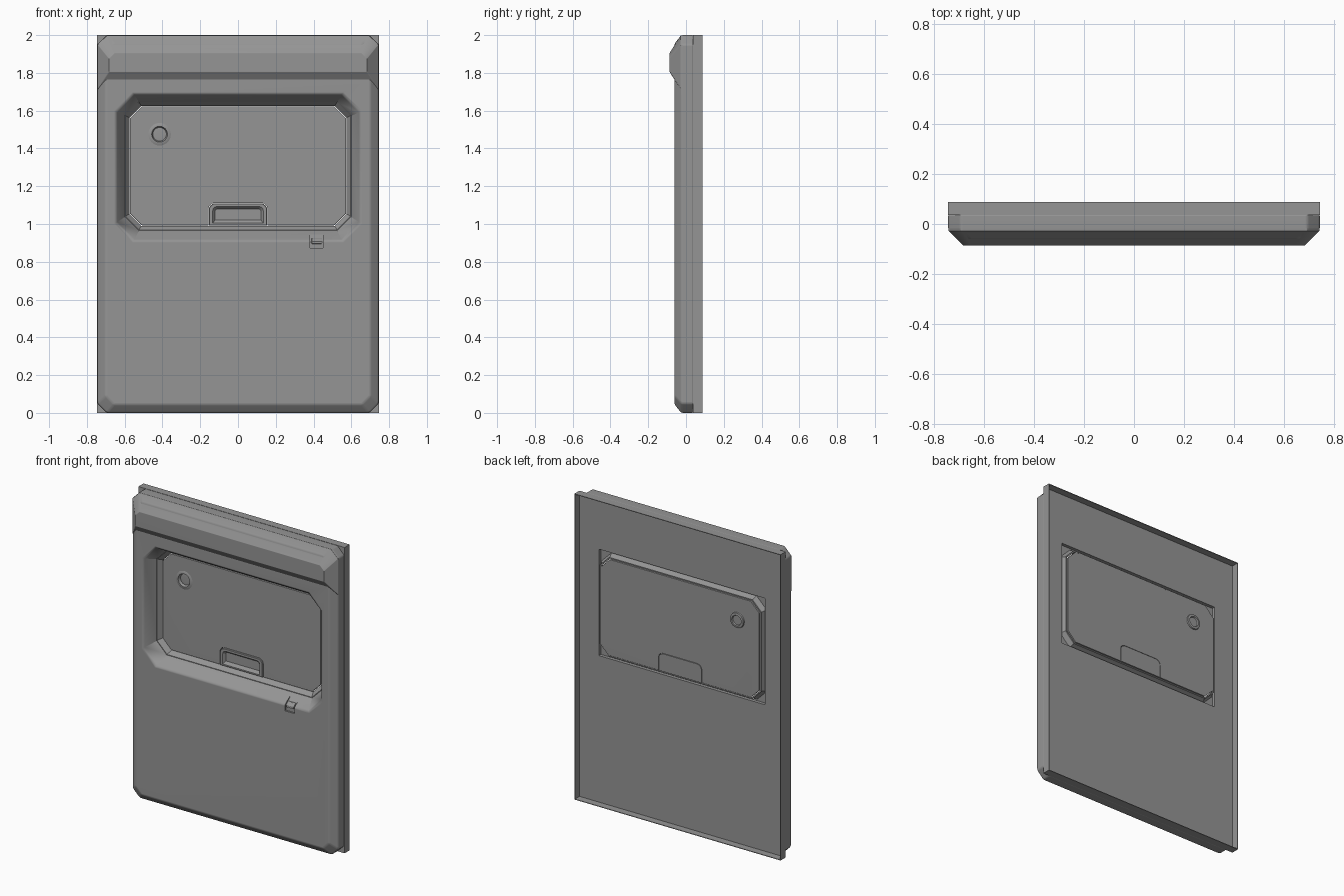
import bpy, bmesh, math

old = bpy.data.objects.get("Cube")
if old:
    bpy.data.objects.remove(old)

grey = bpy.data.materials.new("plain_grey")
grey.use_nodes = True
colour = (0.3, 0.3, 0.3, 1)
grey.diffuse_color = colour
grey.node_tree.nodes["Principled BSDF"].inputs["Base Color"].default_value = colour


def loft(name, rings, closed=False):
    """Join equal-length rings of points; cap the ends unless closed into a loop."""
    bm = bmesh.new()
    loops = [[bm.verts.new(p) for p in ring] for ring in rings]
    pairs = list(zip(loops, loops[1:]))
    if closed:
        pairs.append((loops[-1], loops[0]))
    else:
        bm.faces.new(loops[0])
        bm.faces.new(loops[-1])
    for a, b in pairs:
        for i in range(len(a)):
            j = (i + 1) % len(a)
            bm.faces.new((a[i], a[j], b[j], b[i]))
    bmesh.ops.recalc_face_normals(bm, faces=bm.faces[:])
    mesh = bpy.data.meshes.new(name)
    bm.to_mesh(mesh)
    bm.free()
    mesh.materials.append(grey)
    obj = bpy.data.objects.new(name, mesh)
    bpy.context.collection.objects.link(obj)
    return obj


def octagon(y, hx, z0, z1, top, low=None):
    """Rectangle facing the front with cut corners."""
    low = top if low is None else low
    half = [(hx - low, z0), (hx, z0 + low), (hx, z1 - top), (hx - top, z1)]
    return [(x, y, z) for x, z in half] + [(-x, y, z) for x, z in half[::-1]]


def rect(y, hx, z0, z1):
    return [(-hx, y, z0), (hx, y, z0), (hx, y, z1), (-hx, y, z1)]


def arch(y, hx, z0, z1, r):
    """Rectangle with rounded upper corners."""
    arc = [(hx - r + r * math.cos(a), z1 - r + r * math.sin(a))
           for a in (i * math.pi / 12 for i in range(7))]
    half = [(hx, z0)] + arc
    return [(x, y, z) for x, z in half] + [(-x, y, z) for x, z in half[::-1]]


def circle(y, r, cx=-0.415, cz=1.475, n=32):
    return [(cx + r * math.cos(2 * math.pi * i / n), y,
             cz + r * math.sin(2 * math.pi * i / n)) for i in range(n)]


def apply(obj, mod):
    bpy.context.view_layer.objects.active = obj
    bpy.ops.object.modifier_apply(modifier=mod.name)


def bevel(obj, width, segments=3):
    mod = obj.modifiers.new("soft_edges", "BEVEL")
    mod.width, mod.segments = width, segments
    mod.limit_method, mod.angle_limit = "ANGLE", math.radians(25)
    apply(obj, mod)


def boolean(obj, other, operation="DIFFERENCE", remove=True):
    mod = obj.modifiers.new("cut", "BOOLEAN")
    mod.object, mod.operation, mod.solver = other, operation, "EXACT"
    apply(obj, mod)
    if remove:
        bpy.data.objects.remove(other)


# Main slab with chamfered front edges
body = loft("front_shell", [
    octagon(0.04, 0.745, 0, 2, 0.05),
    octagon(-0.025, 0.745, 0, 2, 0.05),
    octagon(-0.061, 0.7, 0.045, 1.955, 0.045)])
bevel(body, 0.009)

# Protruding band across the top
band = loft("top_band", [
    octagon(0.0, 0.743, 1.70, 1.999, 0.05, 0.002),
    octagon(-0.028, 0.743, 1.715, 1.999, 0.05, 0.002),
    octagon(-0.087, 0.683, 1.805, 1.905, 0.03, 0.004)])
bevel(band, 0.01)
boolean(body, band, "UNION")

# Sloped opening with a softly flared lip
boolean(body, loft("opening_cutter", [
    octagon(-0.12, 0.657, 0.902, 1.698, 0.098),
    octagon(-0.061, 0.657, 0.902, 1.698, 0.098),
    octagon(-0.058, 0.648, 0.91, 1.69, 0.095),
    octagon(-0.051, 0.639, 0.919, 1.682, 0.092),
    octagon(0.06, 0.573, 0.992, 1.623, 0.062)]))

# Groove for the catch on the lower lip
groove = [(-0.09, 0.872), (-0.05, 0.872), (-0.05, 0.905), (-0.005, 0.945), (-0.09, 0.945)]
boolean(body, loft("groove_cutter", [[(x, y, z) for y, z in groove] for x in (0.382, 0.45)]))
catch_side = [(-0.045, 0.895), (-0.057, 0.895), (-0.057, 0.908), (-0.037, 0.925), (-0.02, 0.925)]
catch = loft("catch", [[(x, y, z) for y, z in catch_side] for x in (0.39, 0.442)])
bevel(catch, 0.002, 2)

# Square back frame with a thin rim
frame = loft("back_frame", [
    rect(0.036, 0.746, 0, 2), rect(0.088, 0.746, 0, 2),
    rect(0.088, 0.742, 0.004, 1.996), rect(0.041, 0.742, 0.004, 1.996)])

# Rectangular back opening through frame and shell
back_cutter = loft("back_cutter", [rect(0.02, 0.602, 0.962, 1.658), rect(0.12, 0.602, 0.962, 1.658)])
boolean(body, back_cutter, remove=False)
boolean(frame, back_cutter)

# Sleeve that carries the slope through to the panel
sleeve = loft("opening_sleeve", [
    octagon(0.015, 0.600, 0.965, 1.650, 0.074), octagon(0.045, 0.583, 0.983, 1.632, 0.066),
    octagon(0.054, 0.583, 0.983, 1.632, 0.066), octagon(0.054, 0.575, 0.990, 1.625, 0.063),
    octagon(0.045, 0.575, 0.990, 1.625, 0.063), octagon(0.015, 0.596, 0.969, 1.646, 0.072)],
    closed=True)

# Door panel with openings for the lock and the handle
panel = loft("door_panel", [
    octagon(0.038, 0.572, 0.993, 1.622, 0.062), octagon(0.060, 0.572, 0.993, 1.622, 0.062)])
bevel(panel, 0.003, 2)
boolean(panel, loft("lock_cutter", [circle(0.0, 0.048), circle(0.1, 0.048)]))
boolean(panel, loft("handle_cutter", [arch(y, 0.157, 0.98, 1.112, 0.035) for y in (0, 0.1)]))

# Handle plate with a shallow pocket
handle = loft("handle", [
    arch(0.061, 0.154, 0.993, 1.109, 0.033), arch(0.036, 0.154, 0.993, 1.109, 0.033),
    arch(0.033, 0.151, 0.995, 1.106, 0.031), arch(0.033, 0.134, 1.004, 1.092, 0.022),
    arch(0.037, 0.130, 1.008, 1.088, 0.02), arch(0.048, 0.122, 1.022, 1.080, 0.016)])

# Round lock, dished at the front and raised at the back
lock = loft("lock", [
    circle(0.048, 0.018), circle(0.050, 0.036), circle(0.040, 0.040), circle(0.034, 0.042),
    circle(0.034, 0.050), circle(0.038, 0.060), circle(0.060, 0.060), circle(0.070, 0.050),
    circle(0.070, 0.036), circle(0.063, 0.036), circle(0.056, 0.028), circle(0.056, 0.020)][:5]
    + [circle(0.039, 0.062), circle(0.059, 0.060), circle(0.061, 0.050),
       circle(0.070, 0.048), circle(0.072, 0.034), circle(0.064, 0.030), circle(0.064, 0.016)])

# Smooth rounded edges while keeping flats flat
for obj in (body, frame, sleeve, panel, handle, lock, catch):
    bpy.ops.object.select_all(action="DESELECT")
    obj.select_set(True)
    bpy.context.view_layer.objects.active = obj
    bpy.ops.object.shade_smooth_by_angle(angle=math.radians(32))
    mod = obj.modifiers.new("flat_shading", "WEIGHTED_NORMAL")
    mod.keep_sharp = True
